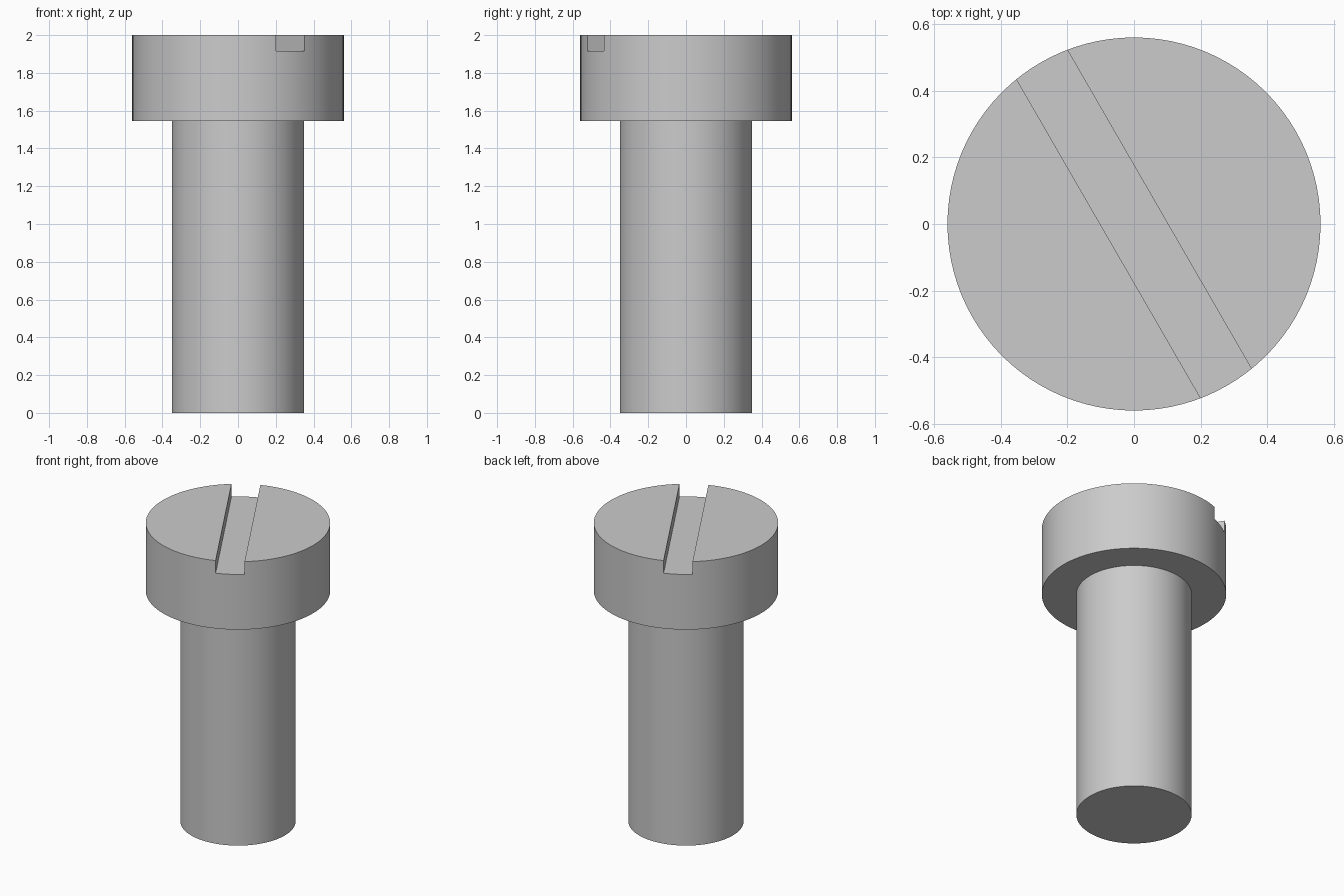
import bpy
import bmesh
from math import radians, tau

if "Cube" in bpy.data.objects:
    bpy.data.objects.remove(bpy.data.objects["Cube"], do_unlink=True)

SHAFT_R, HEAD_R = 0.35, 0.56
HEAD_Z, TOP_Z = 1.545, 2.0
SLOT_WIDTH, SLOT_DEPTH = 0.176, 0.085
SEGMENTS = 96

steel = bpy.data.materials.new("steel_grey")
steel.use_nodes = True
grey = (0.6, 0.6, 0.6, 1)
steel.diffuse_color = grey
steel.node_tree.nodes["Principled BSDF"].inputs["Base Color"].default_value = grey


def lathe(name, profile):
    """Solid of revolution with flat end caps from (radius, height) points."""
    bm = bmesh.new()
    rings = []
    for r, z in profile:
        ring = bmesh.ops.create_circle(bm, segments=SEGMENTS, radius=r)["verts"]
        bmesh.ops.translate(bm, verts=ring, vec=(0, 0, z))
        rings.append(ring)
    for low, high in zip(rings, rings[1:]):
        for i in range(SEGMENTS):
            j = (i + 1) % SEGMENTS
            bm.faces.new((low[i], low[j], high[j], high[i]))
    bm.faces.new(rings[0])
    bm.faces.new(rings[-1])
    bmesh.ops.recalc_face_normals(bm, faces=bm.faces)
    mesh = bpy.data.meshes.new(name)
    bm.to_mesh(mesh)
    bm.free()
    obj = bpy.data.objects.new(name, mesh)
    bpy.context.collection.objects.link(obj)
    return obj


# Shaft and cylindrical head as one solid
screw = lathe("slotted_screw", [(SHAFT_R, 0), (SHAFT_R, HEAD_Z),
                                (HEAD_R, HEAD_Z), (HEAD_R, TOP_Z)])
screw.data.materials.append(steel)

# Driver slot across the head
bpy.ops.mesh.primitive_cube_add(size=1, location=(0, 0, TOP_Z),
                                rotation=(0, 0, radians(-60)))
cutter = bpy.context.object
cutter.name = "slot_cutter"
cutter.scale = (3 * HEAD_R, SLOT_WIDTH, 2 * SLOT_DEPTH)
cutter.hide_render = True
cutter.data.materials.append(steel)

cut = screw.modifiers.new("slot", "BOOLEAN")
cut.operation = "DIFFERENCE"
cut.solver = "EXACT"
cut.object = cutter

bpy.ops.object.select_all(action="DESELECT")
screw.select_set(True)
bpy.context.view_layer.objects.active = screw
bpy.ops.object.modifier_apply(modifier=cut.name)
bpy.data.objects.remove(cutter, do_unlink=True)

# Round sides smooth, rims and slot edges sharp
bpy.ops.object.shade_smooth_by_angle(angle=radians(30))
